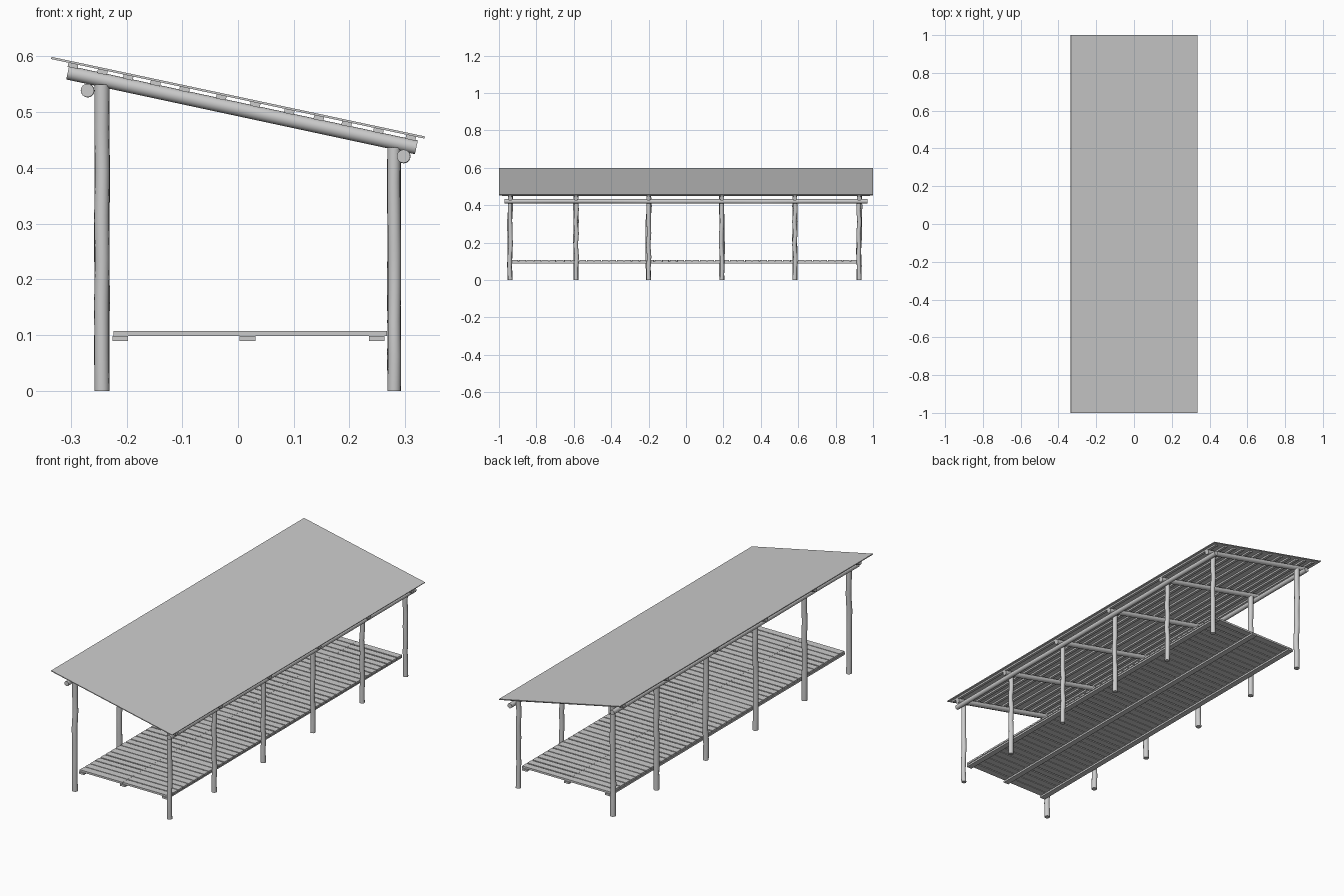
import bpy, bmesh, math, random
from mathutils import Vector, Matrix

if "Cube" in bpy.data.objects:
    bpy.data.objects.remove(bpy.data.objects["Cube"])

random.seed(4)
SLOPE = math.atan(0.213)
POST_Y = [-0.94, -0.588, -0.2, 0.192, 0.582, 0.926]


def finish(name, bm, smooth=False):
    bmesh.ops.recalc_face_normals(bm, faces=bm.faces)
    me = bpy.data.meshes.new(name)
    bm.to_mesh(me)
    bm.free()
    ob = bpy.data.objects.new(name, me)
    bpy.context.collection.objects.link(ob)
    if smooth:
        bpy.ops.object.select_all(action='DESELECT')
        ob.select_set(True)
        bpy.context.view_layer.objects.active = ob
        bpy.ops.object.shade_smooth_by_angle(angle=math.radians(40))
    return ob


def add_box(bm, centre, size, tilt=0.0):
    m = (Matrix.Translation(centre) @ Matrix.Rotation(tilt, 4, 'Y')
         @ Matrix.Diagonal((*size, 1)))
    bmesh.ops.create_cube(bm, size=1, matrix=m)


def log(name, start, end, radius, wobble=(0, 0, 0), rings=8, sides=16):
    """Round timber between two points, with a slight natural bend."""
    start, end = Vector(start), Vector(end)
    rot = (end - start).to_track_quat('Z', 'Y')
    bm = bmesh.new()
    loops = []
    for i in range(rings):
        t = i / (rings - 1)
        inner = 0 < i < rings - 1
        off = Vector([random.uniform(-w, w) if inner else 0 for w in wobble])
        c = start.lerp(end, t) + off
        r = radius * (random.uniform(0.95, 1.0) if inner else 1)
        loops.append([bm.verts.new(c + rot @ Vector((
            r * math.cos(2 * math.pi * k / sides),
            r * math.sin(2 * math.pi * k / sides), 0))) for k in range(sides)])
    for a, b in zip(loops, loops[1:]):
        for k in range(sides):
            j = (k + 1) % sides
            bm.faces.new((a[k], a[j], b[j], b[k]))
    bm.faces.new(loops[0][::-1])
    bm.faces.new(loops[-1])
    return finish(name, bm, True)


# Posts and the rafter resting on each pair
for i, y in enumerate(POST_Y, 1):
    log(f"tall_post_{i}", (-0.244, y, 0), (-0.244, y, 0.55), 0.0135, (0.001, 0.004, 0))
    log(f"short_post_{i}", (0.280, y, 0), (0.280, y, 0.437), 0.012, (0.001, 0.004, 0))
    log(f"rafter_{i}", (-0.3055, y, 0.571), (0.32, y, 0.437), 0.0125, rings=2)

# Long eaves beams outside the posts
log("high_eaves_beam", (-0.27, -0.97, 0.539), (-0.27, 0.97, 0.539), 0.012, (0.001, 0, 0.001))
log("low_eaves_beam", (0.297, -0.97, 0.421), (0.297, 0.97, 0.421), 0.012, (0.001, 0, 0.001))

# Roof battens
bm = bmesh.new()
for x in (-0.296, -0.243, -0.197, -0.148, -0.096, -0.03,
          0.031, 0.092, 0.145, 0.195, 0.252, 0.31):
    add_box(bm, (x, 0, 0.5208 - 0.213 * x), (0.018, 1.97, 0.0085), SLOPE)
finish("roof_battens", bm)

# Roof sheet
bm = bmesh.new()
add_box(bm, (0, 0, 0.526), (0.67 / math.cos(SLOPE), 2.0, 0.004), SLOPE)
finish("roof_sheet", bm)

# Deck bearers
bm = bmesh.new()
for x in (-0.211, 0.017, 0.249):
    add_box(bm, (x, -0.008, 0.094), (0.028, 1.86, 0.009))
finish("deck_bearers", bm)

# Deck planks, two rows meeting over the middle bearer
COUNT, Y0, Y1 = 46, -0.935, 0.918
pitch = (Y1 - Y0) / COUNT
for name, xa, xb in (("deck_planks_left", -0.223, 0.015),
                     ("deck_planks_right", 0.0155, 0.267)):
    bm = bmesh.new()
    for i in range(COUNT):
        width = pitch - random.uniform(0.003, 0.007)
        add_box(bm, ((xa + xb) / 2, Y0 + (i + 0.5) * pitch, 0.103),
                (xb - xa, width, 0.0095))
    finish(name, bm)
